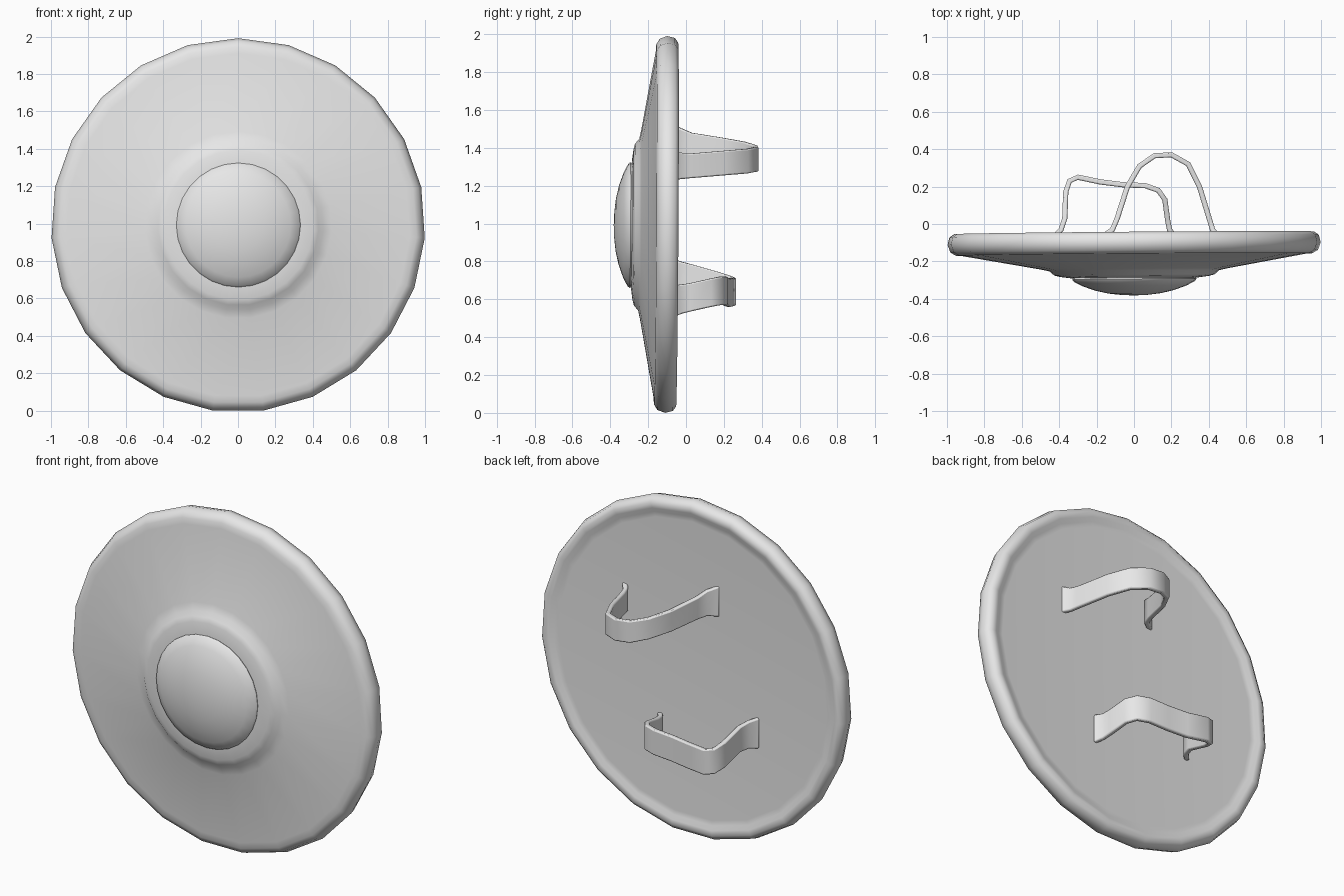
import bpy, bmesh, math
from mathutils import Vector

cube = bpy.data.objects.get("Cube")
if cube:
    bpy.data.objects.remove(cube, do_unlink=True)

SIDES = 23
CENTRE_Z = math.cos(math.pi / SIDES)

grey = bpy.data.materials.new("plain_grey")
grey.use_nodes = True
grey.diffuse_color = (0.8, 0.8, 0.8, 1)
grey.node_tree.nodes["Principled BSDF"].inputs["Base Color"].default_value = grey.diffuse_color


def finish(name, bm, angle):
    bmesh.ops.recalc_face_normals(bm, faces=bm.faces)
    mesh = bpy.data.meshes.new(name)
    bm.to_mesh(mesh)
    bm.free()
    mesh.materials.append(grey)
    obj = bpy.data.objects.new(name, mesh)
    bpy.context.collection.objects.link(obj)
    bpy.ops.object.select_all(action='DESELECT')
    obj.select_set(True)
    bpy.context.view_layer.objects.active = obj
    bpy.ops.object.shade_smooth_by_angle(angle=math.radians(angle))
    return obj


def lathe(name, profile, sides, angle):
    """Spin (radius, y) points about the y axis; both ends lie on the axis."""
    bm = bmesh.new()
    rings = []
    for r, y in profile:
        if r == 0:
            rings.append([bm.verts.new((0, y, 0))] * sides)
        else:
            turns = [math.tau * i / sides for i in range(sides)]
            rings.append([bm.verts.new((r * math.sin(a), y, r * math.cos(a))) for a in turns])
    for a, b in zip(rings, rings[1:]):
        for i in range(sides):
            j = (i + 1) % sides
            bm.faces.new(list(dict.fromkeys((a[i], a[j], b[j], b[i]))))
    obj = finish(name, bm, angle)
    obj.location.z = CENTRE_Z
    obj.rotation_euler = (-0.006, 0, 0.0075)  # slight lean
    return obj


def strap(name, path, thickness=0.028):
    """Sweep an upright band along (x, y, z, width) points."""
    bm = bmesh.new()
    pts = [Vector(p[:3]) for p in path]
    rings = []
    for i, (p, spec) in enumerate(zip(pts, path)):
        t = pts[min(i + 1, len(pts) - 1)] - pts[max(i - 1, 0)]
        n = Vector((-t.y, t.x, 0)).normalized() * thickness / 2
        up = Vector((0, 0, spec[3] / 2))
        rings.append([bm.verts.new(p + c) for c in (n + up, n - up, -n - up, up - n)])
    for a, b in zip(rings, rings[1:]):
        for i in range(4):
            j = (i + 1) % 4
            bm.faces.new((a[i], a[j], b[j], b[i]))
    bm.faces.new(rings[0])
    bm.faces.new(rings[-1])
    obj = finish(name, bm, 50)
    bevel = obj.modifiers.new("soft_edges", 'BEVEL')
    bevel.width = 0.007
    bevel.segments = 2
    bevel.limit_method = 'ANGLE'
    bevel.angle_limit = math.radians(60)
    return obj


# Shield body: shallow cone, stepped collar, rounded rim, flat back
lathe("shield_body", [
    (0, -0.29), (0.34, -0.288), (0.4, -0.28), (0.43, -0.272), (0.455, -0.25),
    (0.5, -0.24), (0.92, -0.165), (0.955, -0.163), (0.985, -0.145), (1, -0.105),
    (0.99, -0.065), (0.965, -0.047), (0.935, -0.05), (0.91, -0.062), (0.88, -0.064),
    (0, -0.064)], SIDES, 60)

# Central domed boss
lathe("boss", [
    (0, -0.382), (0.07, -0.379), (0.14, -0.371), (0.21, -0.355), (0.28, -0.33),
    (0.325, -0.306), (0.332, -0.295), (0.325, -0.28), (0, -0.28)], 28, 50)

# Grip straps on the back, with flared feet
strap("upper_strap", [
    (-0.17, -0.07, 1.44, 0.18), (-0.115, -0.03, 1.43, 0.15), (-0.09, 0.03, 1.415, 0.13),
    (-0.035, 0.2, 1.39, 0.125), (0.03, 0.31, 1.37, 0.125), (0.11, 0.365, 1.35, 0.13),
    (0.2, 0.37, 1.34, 0.13), (0.29, 0.32, 1.33, 0.13), (0.35, 0.2, 1.32, 0.13),
    (0.405, 0.02, 1.305, 0.13), (0.42, -0.03, 1.305, 0.14), (0.45, -0.07, 1.31, 0.16)])

strap("lower_strap", [
    (-0.43, -0.07, 0.725, 0.18), (-0.39, -0.03, 0.72, 0.16), (-0.37, 0.03, 0.71, 0.15),
    (-0.365, 0.17, 0.67, 0.15), (-0.345, 0.23, 0.65, 0.15), (-0.3, 0.25, 0.64, 0.15),
    (-0.18, 0.225, 0.635, 0.15), (-0.06, 0.21, 0.64, 0.15), (0.06, 0.205, 0.645, 0.15),
    (0.13, 0.18, 0.645, 0.15), (0.165, 0.13, 0.635, 0.15), (0.18, 0.02, 0.61, 0.15),
    (0.19, -0.03, 0.6, 0.155), (0.22, -0.07, 0.59, 0.17)])
